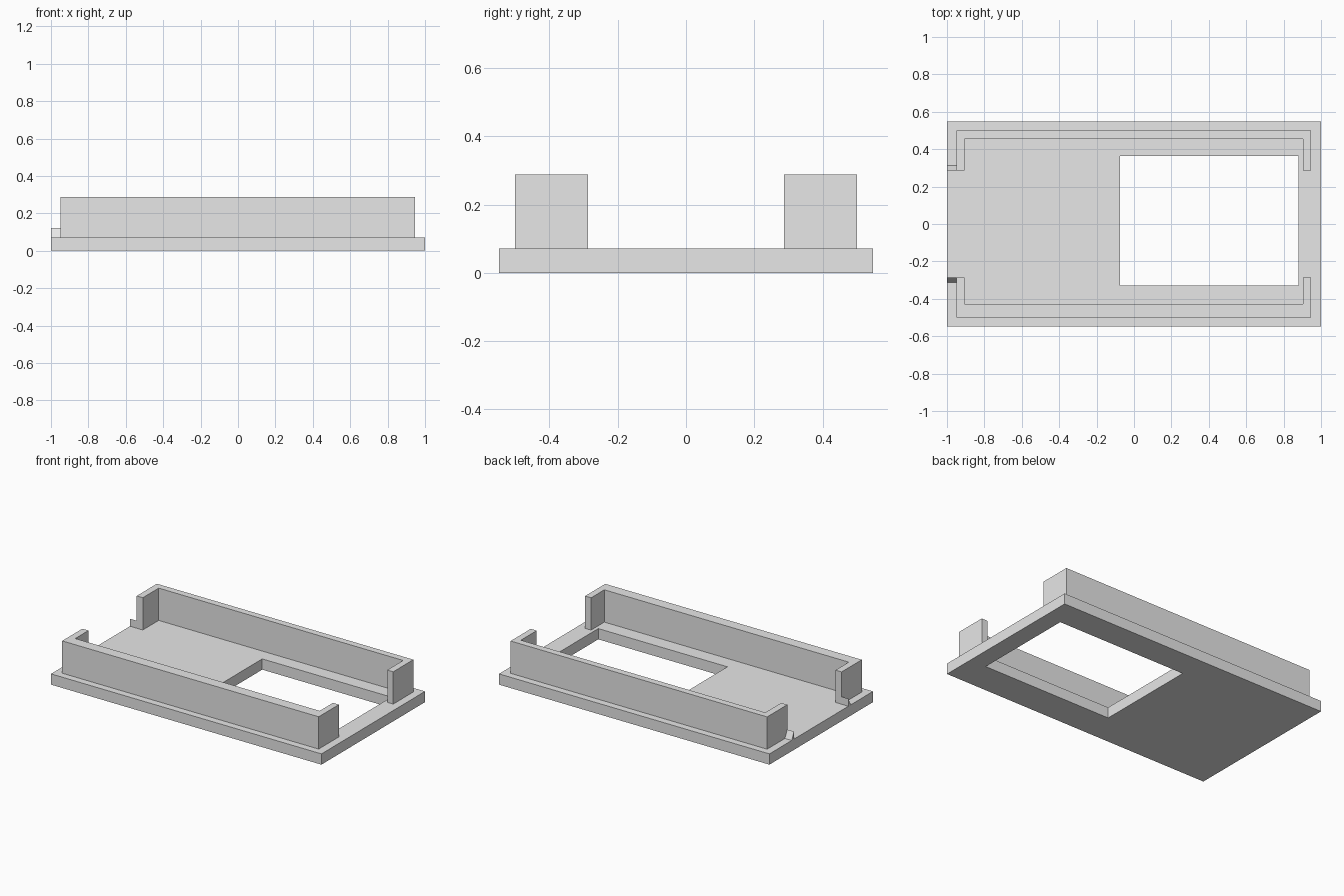
import bpy, bmesh
from mathutils import Vector

cube = bpy.data.objects.get("Cube")
if cube:
    bpy.data.objects.remove(cube, do_unlink=True)

grey = bpy.data.materials.new("light_grey_plastic")
grey.use_nodes = True
grey.diffuse_color = (0.8, 0.8, 0.8, 1)
grey.node_tree.nodes["Principled BSDF"].inputs["Base Color"].default_value = (0.8, 0.8, 0.8, 1)

PLATE_TOP, WALL_TOP, TAB_TOP = 0.072, 0.288, 0.122


def prism(name, points, faces, depth):
    """Extrude flat faces along the depth vector into a closed solid."""
    bm = bmesh.new()
    verts = [bm.verts.new(p) for p in points]
    for f in faces:
        bm.faces.new([verts[i] for i in f])
    result = bmesh.ops.extrude_face_region(bm, geom=bm.faces[:], use_keep_orig=True)
    moved = [g for g in result["geom"] if isinstance(g, bmesh.types.BMVert)]
    bmesh.ops.translate(bm, verts=moved, vec=Vector(depth))
    bmesh.ops.recalc_face_normals(bm, faces=bm.faces[:])
    mesh = bpy.data.meshes.new(name)
    bm.to_mesh(mesh)
    bm.free()
    mesh.materials.append(grey)
    obj = bpy.data.objects.new(name, mesh)
    bpy.context.collection.objects.link(obj)
    return obj


def rectangle(x0, x1, y0, y1, z):
    return [(x0, y0, z), (x1, y0, z), (x1, y1, z), (x0, y1, z)]


# Base plate: a rectangular ring around the window
ring = [(i, (i + 1) % 4, (i + 1) % 4 + 4, i + 4) for i in range(4)]
prism("base_plate",
      rectangle(-1, 1, -0.547, 0.547, 0) + rectangle(-0.075, 0.88, -0.33, 0.363, 0),
      ring, (0, 0, PLATE_TOP))

# C-shaped side walls and the small wedges beside their ends
for name, side, inner in (("front", -1, 0.427), ("back", 1, 0.455)):
    end = 0.287
    outline = [(-0.95, end), (-0.95, 0.5), (0.947, 0.5), (0.947, end),
               (0.903, end), (0.903, inner), (-0.905, inner), (-0.905, end)]
    prism(name + "_wall", [(x, side * y, PLATE_TOP) for x, y in outline],
          [range(8)], (0, 0, WALL_TOP - PLATE_TOP))
    wedge = [(end, PLATE_TOP), (end, TAB_TOP), (0.312, PLATE_TOP)]
    prism(name + "_wedge", [(-1, side * y, z) for y, z in wedge],
          [range(3)], (0.05, 0, 0))
